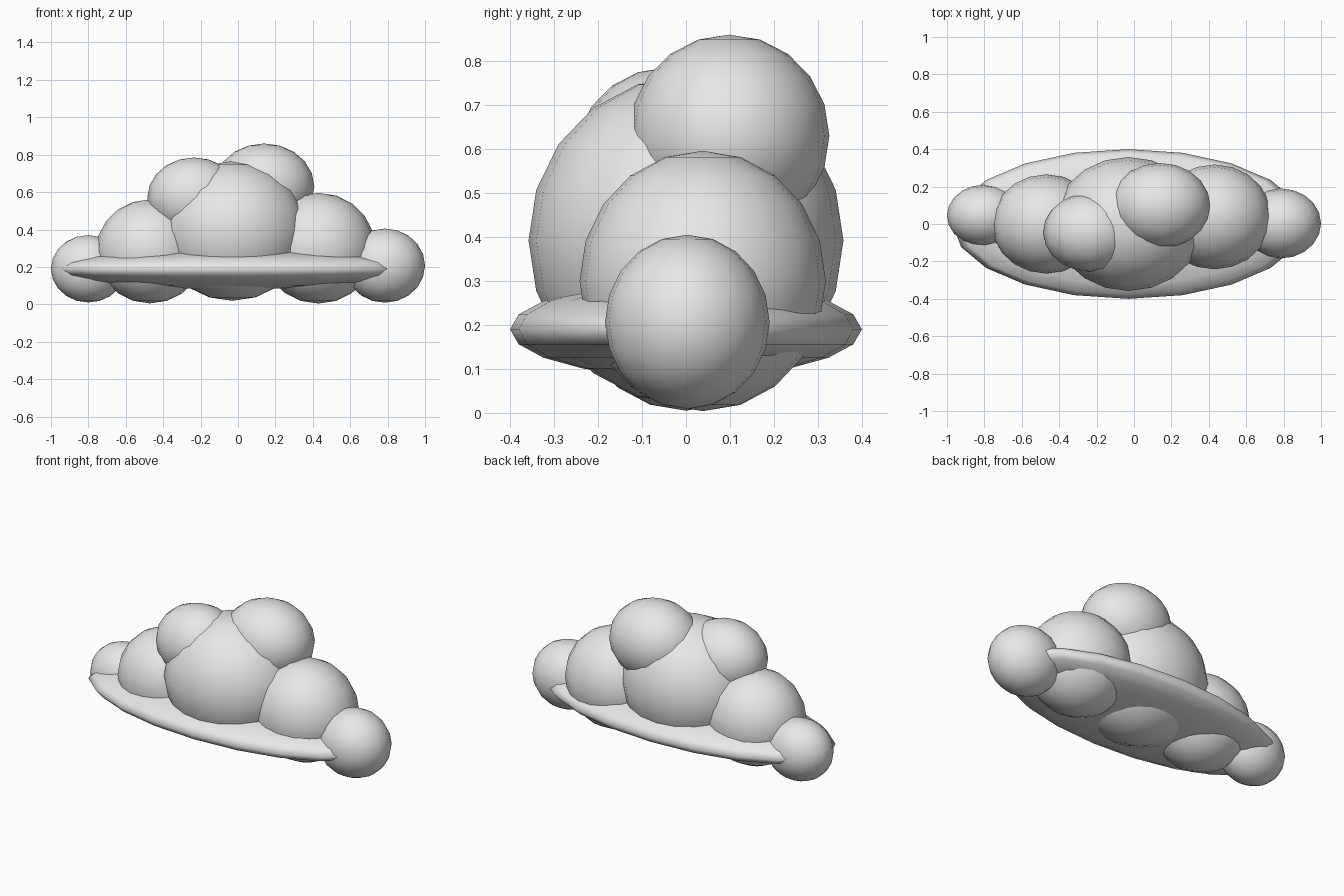
import bpy

if "Cube" in bpy.data.objects:
    bpy.data.objects.remove(bpy.data.objects["Cube"])

# One flat pale grey for the whole cloud
grey = bpy.data.materials.new("cloud_grey")
grey.diffuse_color = (0.8, 0.8, 0.8, 1.0)
grey.use_nodes = True
grey.node_tree.nodes["Principled BSDF"].inputs["Base Color"].default_value = grey.diffuse_color


def puff(name, center, radii):
    """Smooth squashed ball with its poles up and down."""
    bpy.ops.mesh.primitive_uv_sphere_add(segments=20, ring_count=10, radius=1, location=center)
    ob = bpy.context.object
    ob.name = name
    ob.scale = radii
    bpy.ops.object.transform_apply(location=False, rotation=False, scale=True)
    bpy.ops.object.shade_smooth()
    ob.data.materials.append(grey)


# Flat base running through the puffs
puff("base_disc", (-0.03, 0.0, 0.19), (0.94, 0.40, 0.11))

# Main body, from the left end to the right end
puff("left_end_puff", (-0.80, 0.045, 0.19), (0.20, 0.165, 0.18))
puff("left_puff", (-0.47, 0.0, 0.283), (0.29, 0.265, 0.278))
puff("center_puff", (-0.03, 0.0, 0.392), (0.40, 0.358, 0.373))
puff("right_puff", (0.43, 0.038, 0.30), (0.305, 0.28, 0.296))
puff("right_end_puff", (0.785, 0.003, 0.207), (0.215, 0.187, 0.198))

# Crown
puff("top_left_puff", (-0.235, -0.045, 0.57), (0.25, 0.21, 0.215))
puff("top_right_puff", (0.14, 0.098, 0.63), (0.268, 0.228, 0.23))
